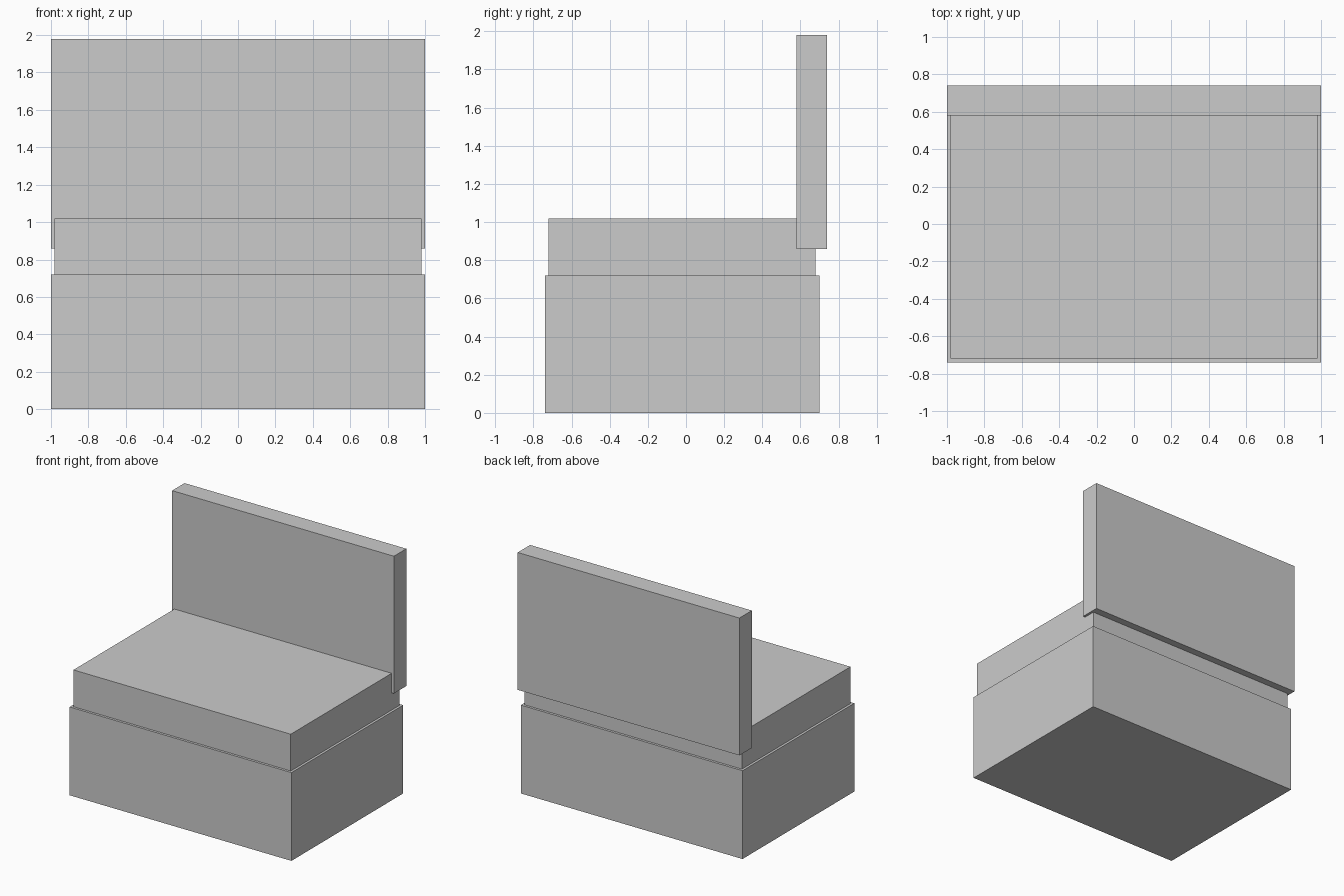
import bpy

if "Cube" in bpy.data.objects:
    bpy.data.objects.remove(bpy.data.objects["Cube"])


def box(name, x, y, z):
    """Add a box spanning the given (min, max) ranges."""
    spans = (x, y, z)
    bpy.ops.mesh.primitive_cube_add(size=1, location=[(a + b) / 2 for a, b in spans])
    obj = bpy.context.object
    obj.name = obj.data.name = name
    obj.scale = [b - a for a, b in spans]
    bpy.ops.object.transform_apply(location=False, rotation=False, scale=True)
    return obj


# Solid base block
box("base", (-1, 1), (-0.74, 0.70), (0, 0.72))

# Seat cushion, slightly inset from the base
box("seat_cushion", (-0.98, 0.98), (-0.72, 0.68), (0.72, 1.02))

# Upright backrest overlapping the rear of the cushion
box("backrest", (-1, 1), (0.58, 0.74), (0.86, 1.98))
